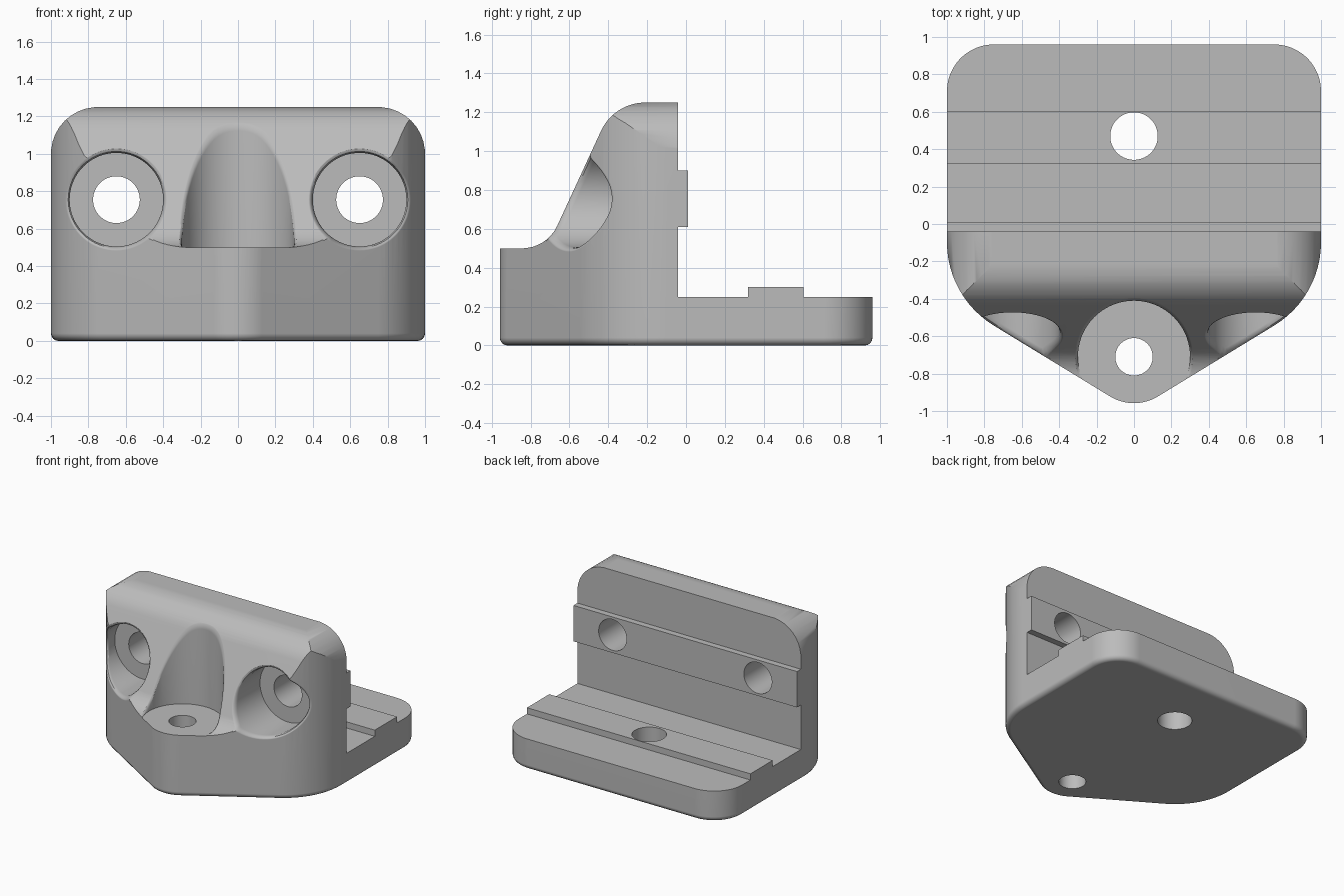
import bpy, bmesh
from math import sin, cos, tan, pi, radians, sqrt
from mathutils import Vector

cube = bpy.data.objects.get("Cube")
if cube:
    bpy.data.objects.remove(cube, do_unlink=True)

grey = bpy.data.materials.new("plain_grey")
grey.use_nodes = True
colour = (0.5, 0.5, 0.5, 1)
grey.diffuse_color = colour
grey.node_tree.nodes["Principled BSDF"].inputs["Base Color"].default_value = colour


def rounded(corners, steps=12):
    """Polygon of (a, b, radius) corners with each corner rounded."""
    out = []
    for i, (a, b, r) in enumerate(corners):
        p = Vector((a, b))
        if not r:
            out.append(p)
            continue
        u = (Vector(corners[i - 1][:2]) - p).normalized()
        v = (Vector(corners[(i + 1) % len(corners)][:2]) - p).normalized()
        half = u.angle(v) / 2
        c = p + (u + v).normalized() * r / sin(half)
        s, e = p + u * r / tan(half) - c, p + v * r / tan(half) - c
        ang = pi - 2 * half
        for k in range(steps + 1):
            f = k / steps
            out.append(c + (s * sin((1 - f) * ang) + e * sin(f * ang)) / sin(ang))
    return out


def solid(name, rings, foot=0):
    """Closed solid through matching rings; foot rounds the bottom rim."""
    bm = bmesh.new()
    loops = [[bm.verts.new(p) for p in ring] for ring in rings]
    n = len(loops[0])
    for lo, hi in zip(loops, loops[1:]):
        for i in range(n):
            j = (i + 1) % n
            bm.faces.new((lo[i], lo[j], hi[j], hi[i]))
    bm.faces.new(loops[0])
    bm.faces.new(loops[-1])
    bmesh.ops.recalc_face_normals(bm, faces=bm.faces)
    if foot:
        rim = [e for e in bm.edges if all(abs(v.co.z) < 1e-5 for v in e.verts)]
        bmesh.ops.bevel(bm, geom=rim, offset=foot, segments=4, profile=0.5,
                        affect='EDGES', clamp_overlap=False)
    mesh = bpy.data.meshes.new(name)
    bm.to_mesh(mesh)
    bm.free()
    mesh.materials.append(grey)
    obj = bpy.data.objects.new(name, mesh)
    bpy.context.collection.objects.link(obj)
    return obj


def lookup(points, t, key):
    """Read the other coordinate of a polyline at t along axis key."""
    pts = sorted(points, key=lambda p: p[key])
    if t <= pts[0][key]:
        return pts[0][1 - key]
    for p, q in zip(pts, pts[1:]):
        if p[key] < q[key] and t <= q[key]:
            f = (t - p[key]) / (q[key] - p[key])
            return p[1 - key] + f * (q[1 - key] - p[1 - key])
    return pts[-1][1 - key]


def circle(r, n=72):
    return [(r * cos(2 * pi * i / n), r * sin(2 * pi * i / n)) for i in range(n)]


def lip(size, steps=5):
    """Radius growth and depth of a rounded mouth."""
    for k in range(steps + 1):
        grow = size * k / steps
        yield grow, size - sqrt(size ** 2 - (size - grow) ** 2) - 0.004


def combine(body, tool, operation):
    tool.hide_render = True
    mod = body.modifiers.new(operation.lower(), 'BOOLEAN')
    mod.operation, mod.solver, mod.object = operation, 'EXACT', tool
    bpy.context.view_layer.objects.active = body
    bpy.ops.object.modifier_apply(modifier=mod.name)
    bpy.data.objects.remove(tool, do_unlink=True)


# Side section: base, two full-width ribs, wall with sloping front, front step
section = rounded([
    (-1.1, -0.1, 0), (1.1, -0.1, 0), (1.1, 0.25, 0),
    (0.605, 0.25, 0), (0.605, 0.3, 0), (0.32, 0.3, 0), (0.32, 0.25, 0),
    (-0.04, 0.25, 0), (-0.04, 0.61, 0), (0.01, 0.61, 0), (0.01, 0.9, 0),
    (-0.04, 0.9, 0), (-0.04, 1.25, 0),
    (-0.37, 1.25, 0.25), (-0.716, 0.5, 0.2), (-1.1, 0.5, 0)])
# Plan outline: rounded back corners and a blunt pointed front
plan = rounded([(1, 0.96, 0.25), (-1, 0.96, 0.25), (-1, -0.39, 0.52),
                (0, -1, 0.245), (1, -0.39, 0.52)])
slope_line = [p for p in section if p.x < -0.1 and p.y > 0.45]
front_line = [p for p in plan if p.y < -0.05]

bracket = solid("corner_bracket", [[(x, p.x, p.y) for p in section] for x in (-1.1, 1.1)])
outline = solid("outline_helper", [[(p.x, p.y, z) for p in plan] for z in (0, 1.5)], foot=0.04)
combine(bracket, outline, 'INTERSECT')

# Rounded top corners of the wall
arc = [(radians(a), Vector((0.75 + 0.25 * cos(radians(a)), 1 + 0.25 * sin(radians(a)))))
       for a in range(5, 90, 10)]
(a0, p0), (a1, p1) = arc[0], arc[-1]
start = p0 + 0.3 * Vector((sin(a0), -cos(a0)))
end = p1 + 0.3 * Vector((-sin(a1), cos(a1)))
corner = [start] + [p for _, p in arc] + [
    end, Vector((end.x, 1.6)), Vector((1.4, 1.6)), Vector((1.4, start.y))]
for side in (-1, 1):
    tool = solid("corner_helper", [[(side * p.x, y, p.y) for p in corner] for y in (-1.2, 0.2)])
    combine(bracket, tool, 'DIFFERENCE')


# Counterbored wall holes with softened mouths
def wall_front(x, z):
    return max(lookup(front_line, x, 0), lookup(slope_line, z, 1))


for side in (-1, 1):
    cx, cz = side * 0.65, 0.755

    def ring(r, depth):
        pts = [(cx + a, cz + b) for a, b in circle(r)]
        return [(x, depth(x, z), z) for x, z in pts]

    rings = [ring(r, lambda x, z, y=y: y)
             for r, y in ((0.125, 0.2), (0.125, -0.29), (0.25, -0.29))]
    for grow, deep in lip(0.04):
        rings.append(ring(0.25 + grow, lambda x, z, d=deep: wall_front(x, z) + d))
    rings.append(ring(0.29, lambda x, z: -1.3))
    combine(bracket, solid("bore_helper", rings), 'DIFFERENCE')


# Upright round pocket and hole in the front step
def post(r, height, cy=-0.71):
    return [(a, cy + b, height(cy + b)) for a, b in circle(r)]


rings = [post(r, lambda y, z=z: z) for r, z in ((0.1, -0.2), (0.1, 0.499), (0.3, 0.499))]
for grow, deep in lip(0.03):
    rings.append(post(0.3 + grow, lambda y, d=deep: max(0.502, lookup(slope_line, y, 0) - d)))
rings.append(post(0.33, lambda y: 1.6))
combine(bracket, solid("pocket_helper", rings), 'DIFFERENCE')

# Hole through the base
base_hole = solid("base_hole_helper", [post(0.127, lambda y, z=z: z, 0.47) for z in (-0.2, 0.5)])
combine(bracket, base_hole, 'DIFFERENCE')

# Smooth shading with crisp edges
for o in bpy.context.selected_objects:
    o.select_set(False)
bracket.select_set(True)
bpy.context.view_layer.objects.active = bracket
bpy.ops.object.shade_smooth_by_angle(angle=radians(30))
weighted = bracket.modifiers.new("even_normals", 'WEIGHTED_NORMAL')
weighted.keep_sharp = True
